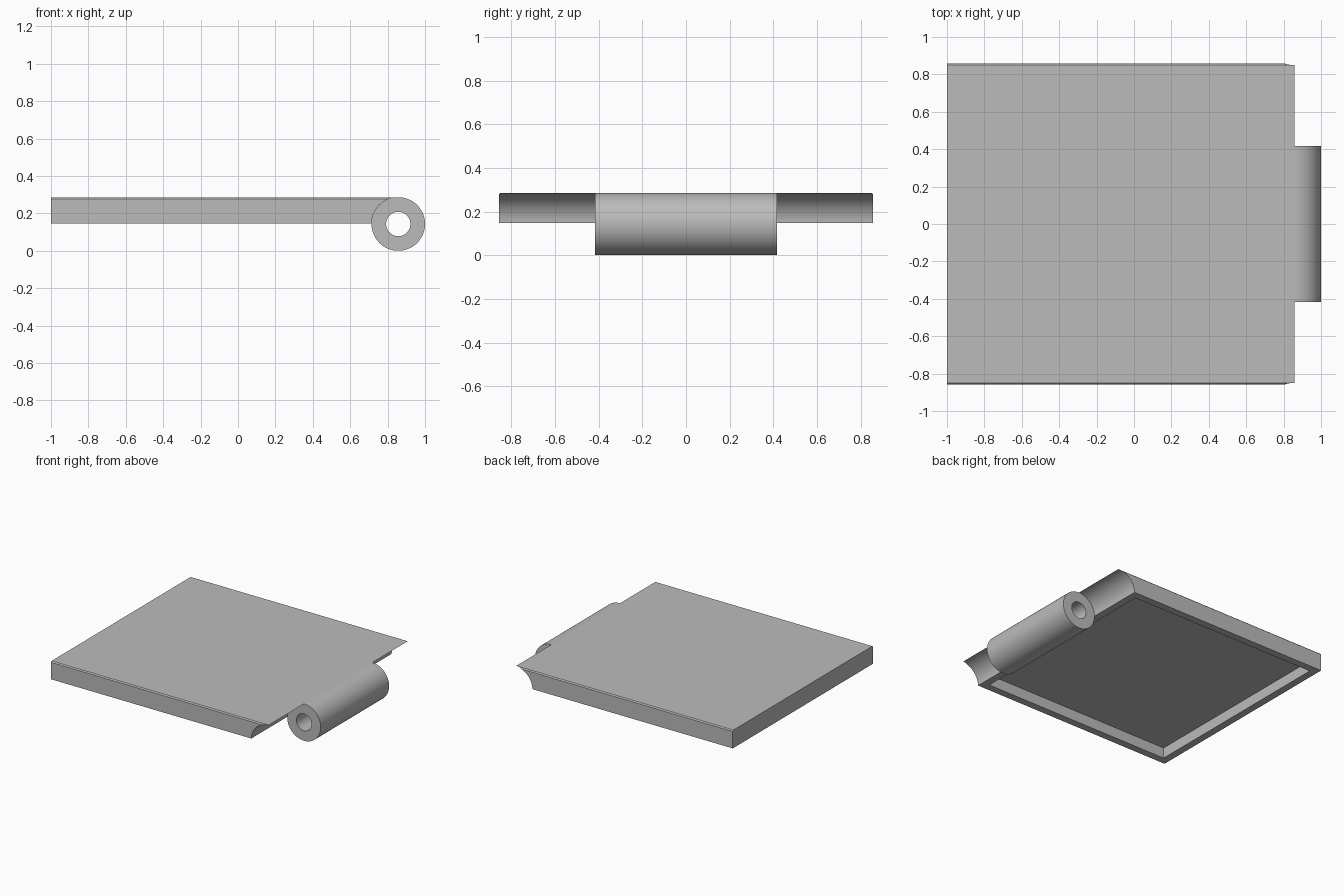
import bpy, bmesh
from math import sin, cos, pi, radians
from mathutils import Vector

if "Cube" in bpy.data.objects:
    bpy.data.objects.remove(bpy.data.objects["Cube"])

R = 0.143                # barrel radius, also its height above ground
AXIS_X = 1 - R           # hinge axis
HALF = 0.857             # half depth of the plate
TOP, BOTTOM = 2 * R, 0.147
CHAMFER = 0.008
WALL = 0.057

grey = bpy.data.materials.new("plain_grey")
grey.use_nodes = True
colour = (0.5, 0.5, 0.5, 1)
grey.diffuse_color = colour
grey.node_tree.nodes["Principled BSDF"].inputs["Base Color"].default_value = colour


def finish(name, bm):
    bmesh.ops.recalc_face_normals(bm, faces=bm.faces)
    mesh = bpy.data.meshes.new(name)
    bm.to_mesh(mesh)
    bm.free()
    mesh.materials.append(grey)
    obj = bpy.data.objects.new(name, mesh)
    bpy.context.collection.objects.link(obj)
    bpy.ops.object.select_all(action="DESELECT")
    obj.select_set(True)
    bpy.context.view_layer.objects.active = obj
    bpy.ops.object.shade_smooth_by_angle(angle=radians(30))


# Plate: side profile with a concave hinge edge, extruded front to back
steps = 24
arc = [(AXIS_X - R * sin(a), R + R * cos(a))
       for a in (i * pi / 2 / steps for i in range(steps))]
profile = [(-1, BOTTOM), (-1, TOP)] + arc + [(AXIS_X - R, BOTTOM)]
bm = bmesh.new()
side = bm.faces.new([bm.verts.new((x, -HALF, z)) for x, z in profile])
sweep = bmesh.ops.extrude_face_region(bm, geom=[side])["geom"]
bmesh.ops.translate(bm, vec=(0, 2 * HALF, 0),
                    verts=[v for v in sweep if isinstance(v, bmesh.types.BMVert)])
bmesh.ops.recalc_face_normals(bm, faces=bm.faces)

# Small chamfers along the front and back top edges
for s in (-1, 1):
    cut = bmesh.ops.bisect_plane(
        bm, geom=bm.verts[:] + bm.edges[:] + bm.faces[:],
        plane_co=(0, s * HALF, TOP - CHAMFER), plane_no=Vector((0, s, 1)).normalized(),
        clear_outer=True)["geom_cut"]
    bmesh.ops.holes_fill(bm, edges=[e for e in bm.edges if e.is_boundary], sides=0)

# Hollow underside with a rim
bmesh.ops.recalc_face_normals(bm, faces=bm.faces)
under = min(bm.faces, key=lambda f: f.normal.z * f.calc_area())
bmesh.ops.inset_region(bm, faces=[under], thickness=WALL, use_even_offset=True)
floor = bmesh.ops.extrude_face_region(bm, geom=[under])["geom"]
bmesh.ops.translate(bm, vec=(0, 0, TOP - WALL - BOTTOM),
                    verts=[v for v in floor if isinstance(v, bmesh.types.BMVert)])
if under.is_valid:
    bmesh.ops.delete(bm, geom=[under], context="FACES_ONLY")
finish("hinge_plate", bm)

# Barrel: tube along y with a pin hole
bm = bmesh.new()
count, hole, half_len = 96, 0.065, 0.418
rings = []
for r, y in ((R, -half_len), (R, half_len), (hole, half_len), (hole, -half_len)):
    rings.append([bm.verts.new((AXIS_X + r * cos(2 * pi * i / count), y,
                                R + r * sin(2 * pi * i / count))) for i in range(count)])
for k in range(4):
    a, b = rings[k], rings[(k + 1) % 4]
    for i in range(count):
        j = (i + 1) % count
        bm.faces.new((a[i], a[j], b[j], b[i]))
finish("hinge_barrel", bm)
